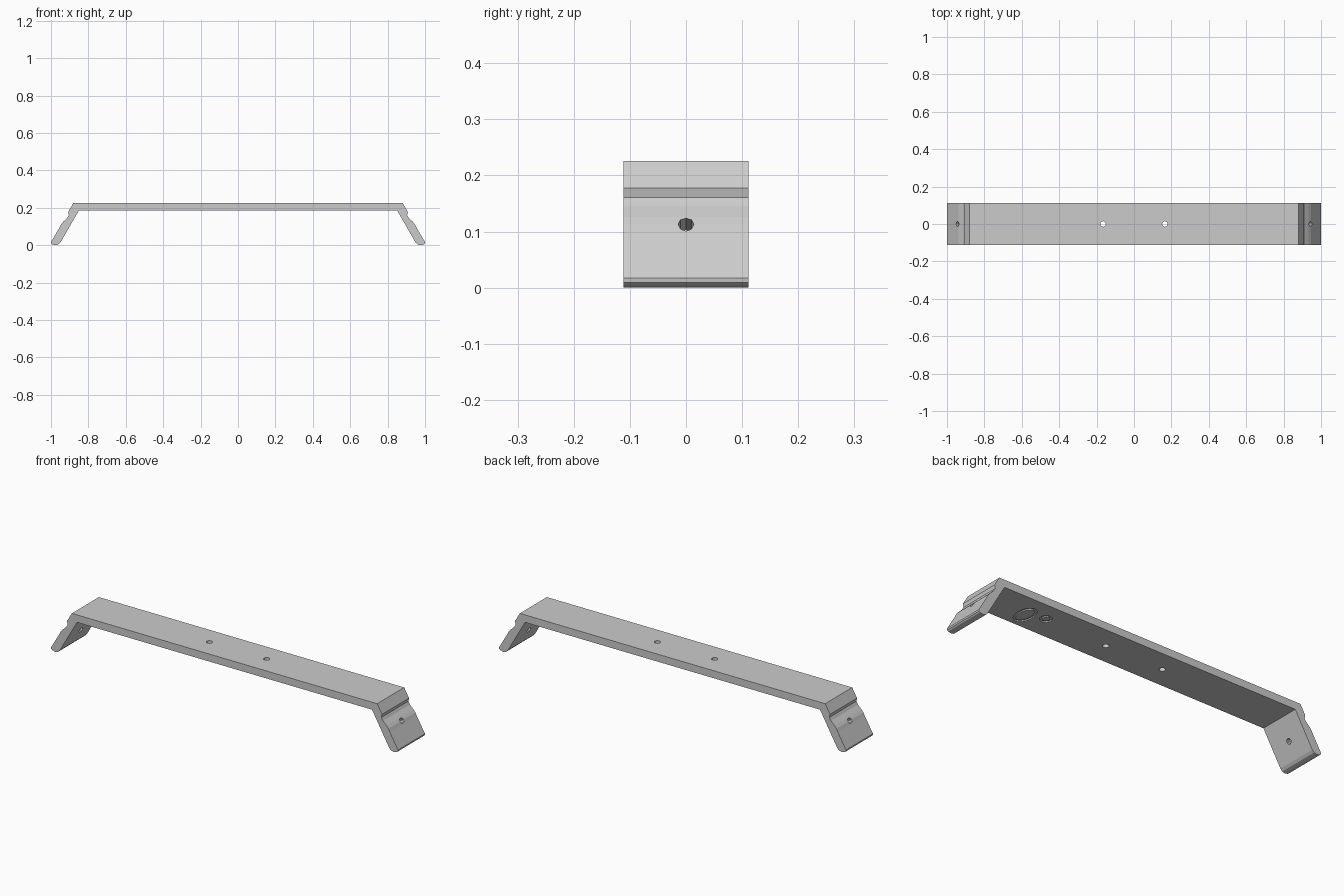
import bpy, bmesh
from math import sin, cos, pi, radians
from mathutils import Matrix, Vector

if "Cube" in bpy.data.objects:
    bpy.data.objects.remove(bpy.data.objects["Cube"])

HALF_W = 0.111


def make_object(name, bm):
    bmesh.ops.recalc_face_normals(bm, faces=bm.faces[:])
    me = bpy.data.meshes.new(name)
    bm.to_mesh(me)
    bm.free()
    ob = bpy.data.objects.new(name, me)
    bpy.context.collection.objects.link(ob)
    return ob


def cut(target, cutter):
    cutter.hide_render = True
    cutter.hide_viewport = True
    m = target.modifiers.new(cutter.name, 'BOOLEAN')
    m.operation = 'DIFFERENCE'
    m.solver = 'EXACT'
    m.object = cutter


def hole_cutter(name, loc, tilt, r, length, sides):
    bm = bmesh.new()
    mat = Matrix.Translation(loc) @ Matrix.Rotation(tilt, 4, 'Y')
    bmesh.ops.create_cone(bm, cap_ends=True, segments=sides, radius1=r,
                          radius2=r, depth=length, matrix=mat)
    return make_object(name, bm)


def ring_cutter(name, cx, cy, rx, ry, wall, z0, z1, sides=20):
    bm = bmesh.new()
    loops = []
    for inset, z in ((0, z0), (0, z1), (wall, z1), (wall, z0)):
        loops.append([bm.verts.new((cx + (rx - inset) * cos(2 * pi * i / sides),
                                    cy + (ry - inset) * sin(2 * pi * i / sides), z))
                      for i in range(sides)])
    for k in range(4):
        a, b = loops[k], loops[(k + 1) % 4]
        for i in range(sides):
            j = (i + 1) % sides
            bm.faces.new((a[i], a[j], b[j], b[i]))
    return make_object(name, bm)


# Bracket: mirrored side profile extruded across the depth
right = [(0.88, 0.226), (0.908, 0.178), (0.904, 0.161), (0.913, 0.146),
         (0.934, 0.126), (0.945, 0.113), (0.953, 0.097), (1.0, 0.017),
         (0.999, 0.009), (0.993, 0.004), (0.975, 0.0), (0.96, 0.004),
         (0.949, 0.015), (0.85, 0.187)]
profile = right + [(-x, z) for x, z in reversed(right)]
bm = bmesh.new()
face = bm.faces.new([bm.verts.new((x, -HALF_W, z)) for x, z in profile])
ext = bmesh.ops.extrude_face_region(bm, geom=[face], use_keep_orig=True)
bmesh.ops.translate(bm, vec=Vector((0, 2 * HALF_W, 0)),
                    verts=[v for v in ext['geom'] if isinstance(v, bmesh.types.BMVert)])
bracket = make_object("bent_bracket", bm)

# Screw holes through the bar and the legs
for side, s in (("left", -1), ("right", 1)):
    cut(bracket, hole_cutter(side + "_bar_hole_cutter", (s * 0.165, 0, 0.2),
                             0, 0.015, 0.2, 12))
    cut(bracket, hole_cutter(side + "_leg_hole_cutter", (s * 0.934, 0, 0.107),
                             s * radians(60), 0.014, 0.12, 8))

# Shallow ring grooves on the underside
cut(bracket, ring_cutter("oval_groove_cutter", 0.62, -0.02, 0.042, 0.068, 0.012, 0.17, 0.193))
cut(bracket, ring_cutter("round_groove_cutter", 0.525, 0.012, 0.03, 0.03, 0.012, 0.17, 0.193, 14))
